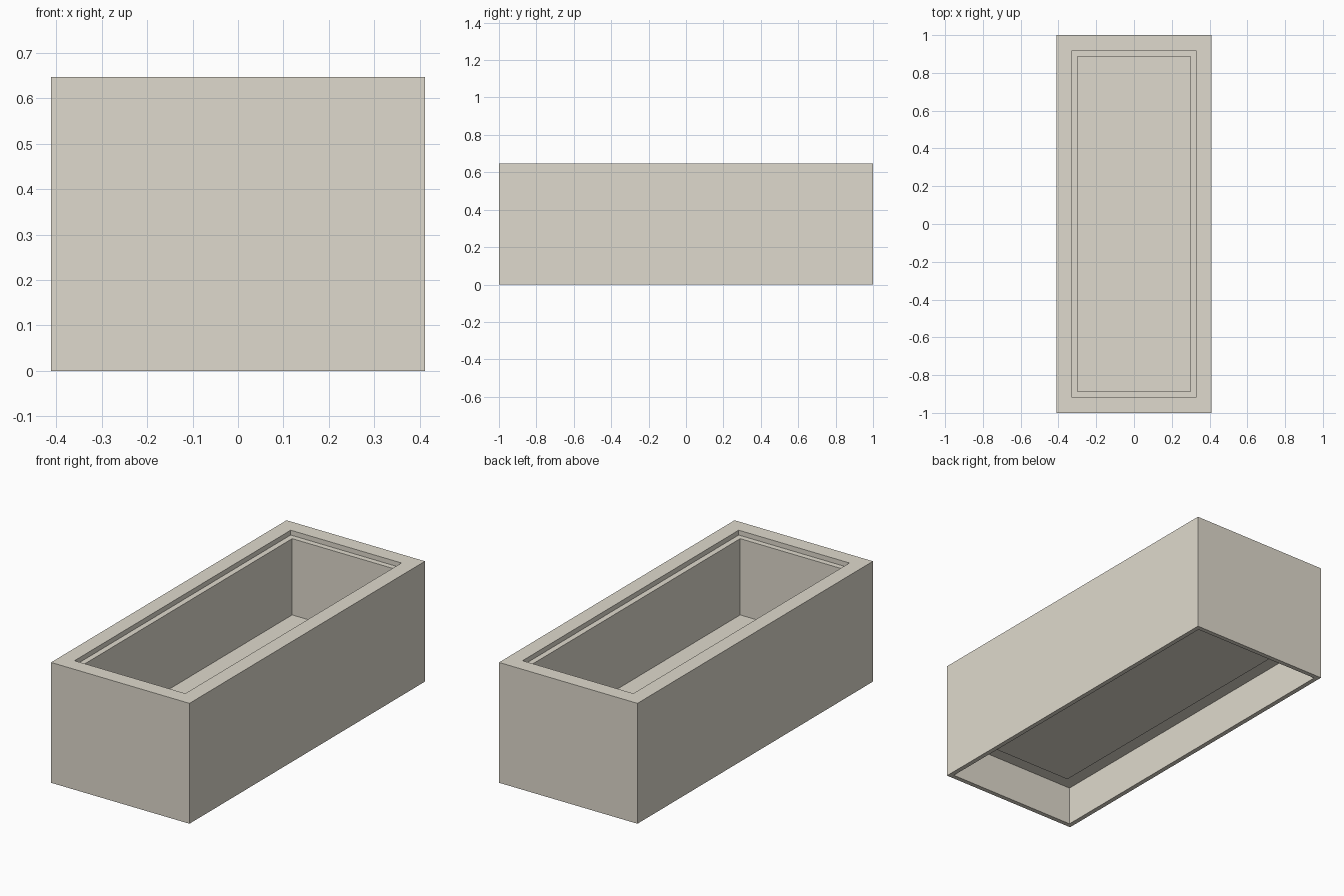
import bpy
import bmesh
from mathutils import Matrix

if "Cube" in bpy.data.objects:
    bpy.data.objects.remove(bpy.data.objects["Cube"], do_unlink=True)

WIDTH, LENGTH, HEIGHT = 0.823, 2.0, 0.647
BASIN_FLOOR, HOLLOW_CEILING = 0.193, 0.211

# Single stone colour
stone = bpy.data.materials.new("pale_warm_stone")
stone.use_nodes = True
colour = (0.74, 0.70, 0.61, 1)
stone.diffuse_color = colour
stone.node_tree.nodes["Principled BSDF"].inputs["Base Color"].default_value = colour


def recess(bm, face, margin, z):
    """Inset a horizontal face, then push the middle to height z."""
    bmesh.ops.inset_region(bm, faces=[face], thickness=margin, use_even_offset=True)
    new = bmesh.ops.extrude_discrete_faces(bm, faces=[face])["faces"][0]
    for v in new.verts:
        v.co.z = z
    bm.normal_update()
    return new


# Outer block
bm = bmesh.new()
bmesh.ops.create_cube(
    bm, size=1,
    matrix=Matrix.Translation((0, 0, HEIGHT / 2)) @ Matrix.Diagonal((WIDTH, LENGTH, HEIGHT, 1)))
bm.normal_update()
top = max(bm.faces, key=lambda f: f.normal.z)
bottom = min(bm.faces, key=lambda f: f.normal.z)

# Lid ledge, then the basin inside it
ledge = recess(bm, top, 0.082, HEIGHT - 0.026)
recess(bm, ledge, 0.03, BASIN_FLOOR)

# Hollow underside with a thin rim
recess(bm, bottom, 0.025, HOLLOW_CEILING)

mesh = bpy.data.meshes.new("planter_trough")
bm.to_mesh(mesh)
bm.free()
mesh.materials.append(stone)
trough = bpy.data.objects.new("planter_trough", mesh)
bpy.context.collection.objects.link(trough)
